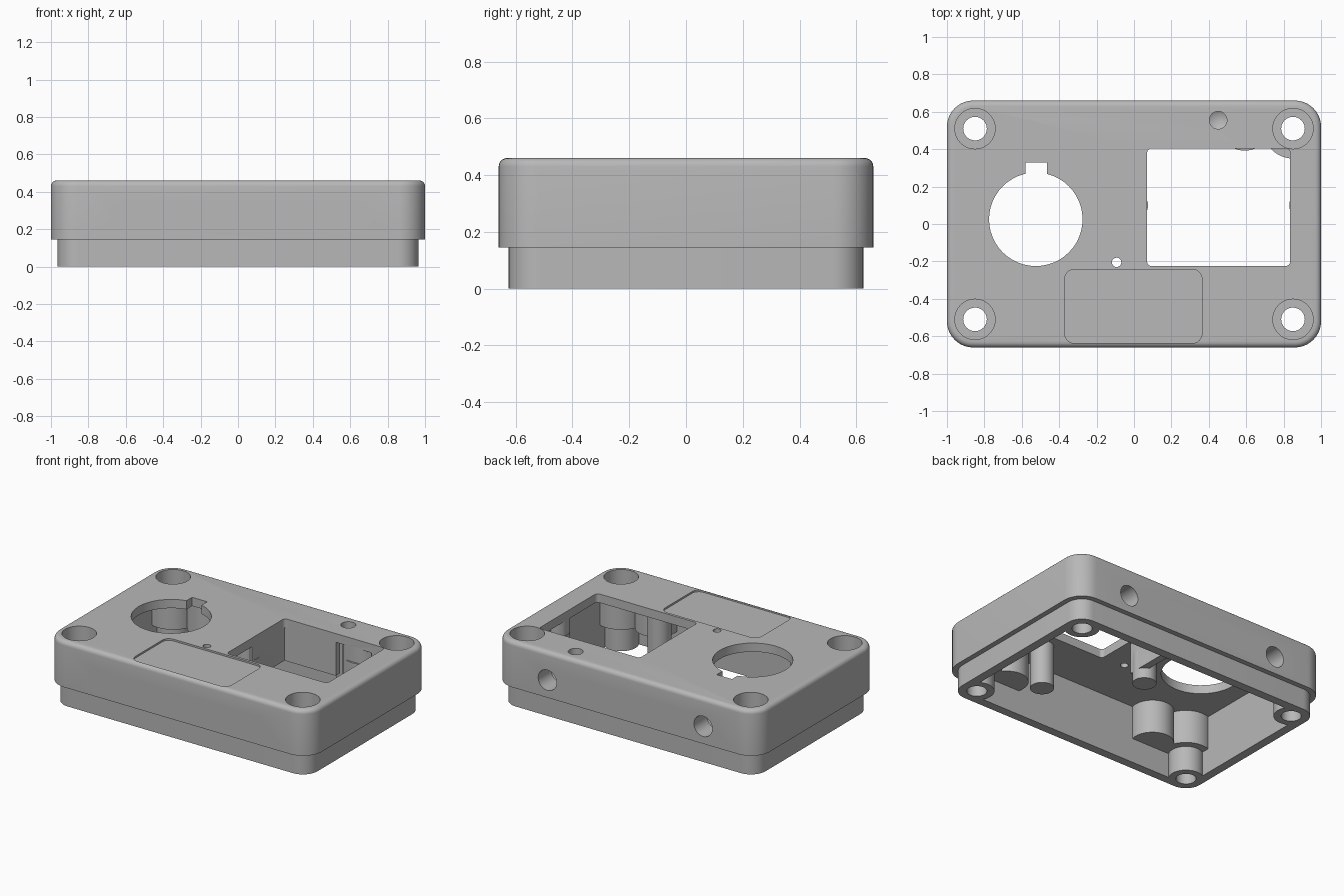
import bpy, bmesh, math
from mathutils import Vector, Matrix

cube = bpy.data.objects.get("Cube")
if cube:
    bpy.data.objects.remove(cube, do_unlink=True)

grey = bpy.data.materials.new("plain grey")
grey.use_nodes = True
grey.diffuse_color = (0.48, 0.48, 0.48, 1)
grey.node_tree.nodes["Principled BSDF"].inputs["Base Color"].default_value = grey.diffuse_color


def finish(name, bm):
    bmesh.ops.recalc_face_normals(bm, faces=bm.faces)
    mesh = bpy.data.meshes.new(name)
    bm.to_mesh(mesh)
    bm.free()
    mesh.materials.append(grey)
    obj = bpy.data.objects.new(name, mesh)
    bpy.context.collection.objects.link(obj)
    return obj


def slab(name, x0, x1, y0, y1, z0, z1, radius=0.0, top_bevel=0.0):
    """Upright block with rounded plan corners and an optional rounded top edge."""
    bm = bmesh.new()
    bmesh.ops.create_cube(bm, size=1)
    for v in bm.verts:
        v.co = Vector((x1 if v.co.x > 0 else x0, y1 if v.co.y > 0 else y0, z1 if v.co.z > 0 else z0))
    if radius:
        upright = [e for e in bm.edges if abs(e.verts[0].co.z - e.verts[1].co.z) > 1e-4]
        bmesh.ops.bevel(bm, geom=upright, offset=radius, segments=10, profile=0.5, affect='EDGES')
    if top_bevel:
        rim = [e for e in bm.edges if all(v.co.z > z1 - 1e-4 for v in e.verts)]
        bmesh.ops.bevel(bm, geom=rim, offset=top_bevel, segments=5, profile=0.5, affect='EDGES')
    return finish(name, bm)


def rod(name, x, y, z0, z1, radius):
    bm = bmesh.new()
    bmesh.ops.create_cone(bm, cap_ends=True, segments=48, radius1=radius, radius2=radius,
                          depth=z1 - z0, matrix=Matrix.Translation((x, y, (z0 + z1) / 2)))
    return finish(name, bm)


def drill(name, start, direction, radius, depth, tip):
    """Drill-shaped cutter: a straight bore that ends in a cone."""
    bm = bmesh.new()
    over = 0.05
    bmesh.ops.create_cone(bm, cap_ends=True, segments=40, radius1=radius, radius2=radius,
                          depth=depth + over, matrix=Matrix.Translation((0, 0, (depth - over) / 2)))
    end = max(bm.faces, key=lambda f: f.calc_center_median().z)
    centre = bmesh.ops.poke(bm, faces=[end])["verts"][0]
    centre.co.z += tip
    turn = Vector(direction).to_track_quat('Z', 'Y').to_matrix().to_4x4()
    bm.transform(Matrix.Translation(start) @ turn)
    return finish(name, bm)


def combine(target, tools, operation):
    for tool in tools:
        mod = target.modifiers.new("combine", 'BOOLEAN')
        mod.operation, mod.solver, mod.object = operation, 'EXACT', tool
    bpy.context.view_layer.update()
    mesh = bpy.data.meshes.new_from_object(target.evaluated_get(bpy.context.evaluated_depsgraph_get()))
    target.modifiers.clear()
    target.data = mesh
    for tool in tools:
        bpy.data.objects.remove(tool, do_unlink=True)


corners = [(sx, sy) for sx in (-1, 1) for sy in (-1, 1)]
TOP, CEILING, LEDGE = 0.46, 0.40, 0.17

# Outer shell: wide upper cover and narrower lower skirt
housing = slab("housing", -1, 1, -0.66, 0.66, 0.145, TOP, 0.14, 0.03)
skirt = slab("skirt", -0.965, 0.965, -0.625, 0.625, 0, 0.2, 0.11)
combine(housing, [skirt], 'UNION')

# Hollow interior, with the solid bosses left standing
cavity = slab("cavity", -0.905, 0.905, -0.565, 0.565, -0.1, CEILING, 0.06)
bosses = []
for sx, sy in corners:
    bosses.append(rod("corner_boss", sx * 0.85, sy * 0.51, LEDGE, 0.5, 0.16))
    bosses.append(rod("corner_foot", sx * 0.85, sy * 0.51, -0.2, 0.5, 0.11))
    bosses.append(rod("side_boss", sx * 0.592, sy * 0.527, LEDGE, 0.5, 0.135))
screws = [(0, 0.1), (0.905, 0.1), (0.45, 0.555), (0.45, -0.355)]
for x, y in screws:
    bosses.append(rod("screw_post", x, y, 0.1, 0.5, 0.075))
bosses.append(slab("window_back_wall", 0.02, 0.46, 0.405, 0.45, LEDGE, 0.5))
bosses.append(slab("window_side_wall", 0.02, 0.07, 0.05, 0.42, LEDGE, 0.5))
combine(cavity, bosses, 'DIFFERENCE')
combine(housing, [cavity], 'DIFFERENCE')

# Openings through the top
cuts = [slab("window_cut", 0.07, 0.835, -0.225, 0.405, 0.3, 0.6, 0.025),
        rod("round_cut", -0.525, 0.025, 0.3, 0.6, 0.25),
        slab("key_notch", -0.58, -0.465, 0.2, 0.33, 0.3, 0.6),
        rod("pin_hole", -0.093, -0.205, 0.3, 0.6, 0.025),
        slab("label_recess", -0.37, 0.363, -0.637, -0.243, TOP - 0.012, 0.6, 0.05)]

# Corner bolts, blind screw holes and blind side holes
for sx, sy in corners:
    cuts.append(rod("bolt_hole", sx * 0.85, sy * 0.51, -0.1, 0.6, 0.063))
    cuts.append(rod("bolt_counterbore", sx * 0.85, sy * 0.51, 0.22, 0.6, 0.108))
    cuts.append(drill("side_hole", (sx * 0.592, sy * 0.66, 0.265), (0, -sy, 0), 0.07, 0.14, 0.04))
for x, y in screws:
    cuts.append(drill("screw_hole", (x, y, TOP), (0, 0, -1), 0.047, 0.2, 0.025))
combine(housing, cuts, 'DIFFERENCE')

# Crisp edges with smooth rounded surfaces
bpy.ops.object.select_all(action='DESELECT')
housing.select_set(True)
bpy.context.view_layer.objects.active = housing
bpy.ops.object.shade_smooth_by_angle(angle=math.radians(30))
